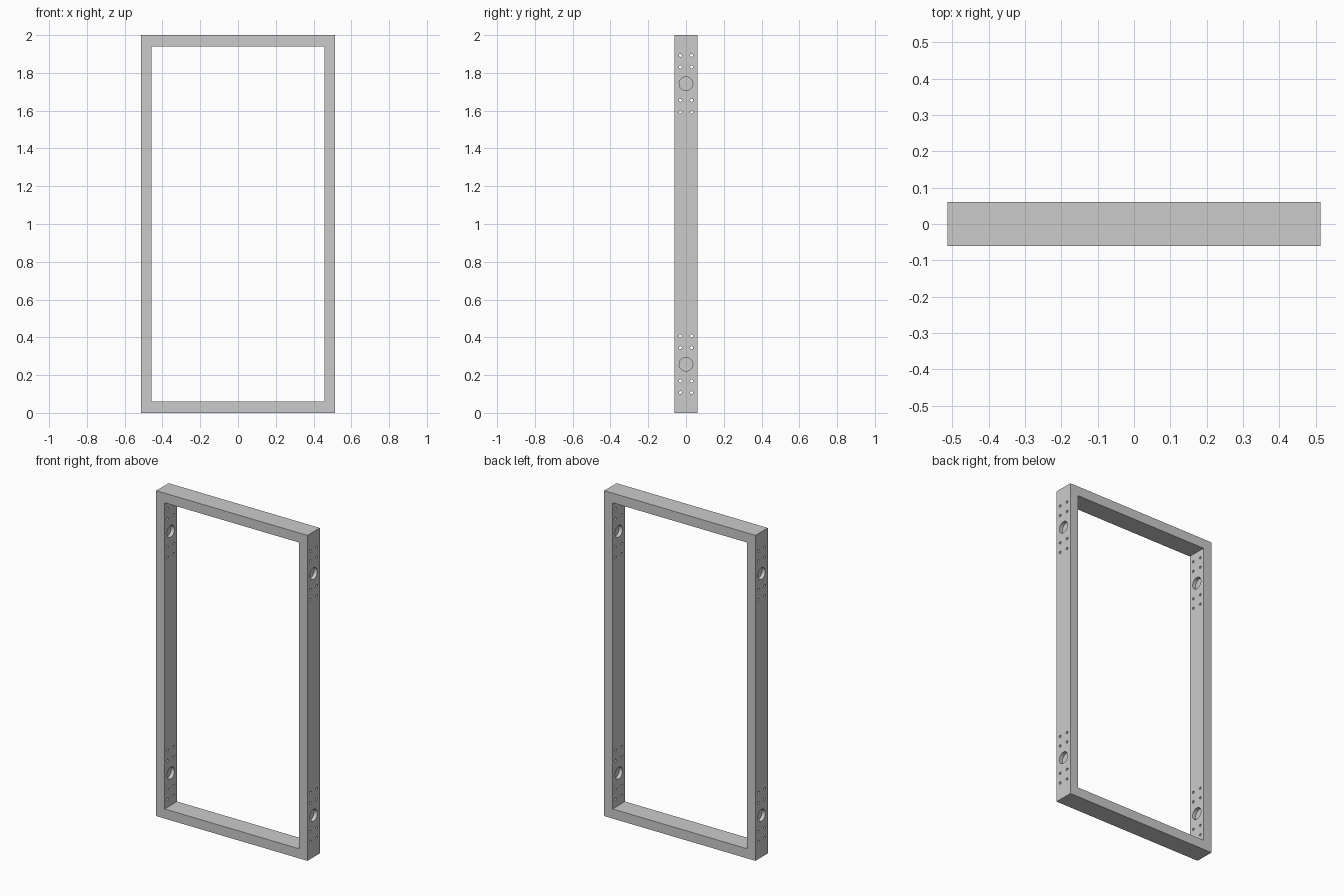
import bpy, bmesh, math
from mathutils import Matrix

if "Cube" in bpy.data.objects:
    bpy.data.objects.remove(bpy.data.objects["Cube"])

W, D, H = 0.514, 0.06, 2.0         # half width, half depth, height
IW, BAR = 0.457, 0.059             # half opening width, rail thickness
RECESS = 0.022                     # depth of the large blind holes


def mesh_object(name, bm):
    mesh = bpy.data.meshes.new(name)
    bmesh.ops.recalc_face_normals(bm, faces=bm.faces)
    bm.to_mesh(mesh)
    bm.free()
    ob = bpy.data.objects.new(name, mesh)
    bpy.context.collection.objects.link(ob)
    return ob


def drill(bm, x0, x1, y, z, r, sides):
    """Cylinder along x used as a cutter."""
    m = Matrix.Translation(((x0 + x1) / 2, y, z)) @ Matrix.Rotation(math.pi / 2, 4, 'Y')
    bmesh.ops.create_cone(bm, cap_ends=True, segments=sides, radius1=r, radius2=r,
                          depth=x1 - x0, matrix=m)


# One-piece rectangular frame: mitred ring extruded front to back
bm = bmesh.new()
outer = [(-W, 0), (W, 0), (W, H), (-W, H)]
inner = [(-IW, BAR), (IW, BAR), (IW, H - BAR), (-IW, H - BAR)]
rings = [[bm.verts.new((x, y, z)) for x, z in loop]
         for loop, y in ((outer, -D), (outer, D), (inner, D), (inner, -D))]
for k in range(4):
    a, b = rings[k], rings[(k + 1) % 4]
    for i in range(4):
        j = (i + 1) % 4
        bm.faces.new((a[i], a[j], b[j], b[i]))
frame = mesh_object("door_frame", bm)

# Cutters: bolt holes through each post, large recesses on both post faces
bm = bmesh.new()
for s in (-1, 1):
    lo, hi = sorted((s * IW, s * W))
    for zc in (0.257, H - 0.257):
        drill(bm, lo - 0.02, lo + RECESS, 0, zc, 0.036, 32)
        drill(bm, hi - RECESS, hi + 0.02, 0, zc, 0.036, 32)
        for dz in (-0.15, -0.088, 0.088, 0.15):
            for y in (-0.03, 0.03):
                drill(bm, lo - 0.02, hi + 0.02, y, zc + dz, 0.008, 16)
cutter = mesh_object("hole_cutter", bm)
cutter.hide_render = True

# Cut the holes
mod = frame.modifiers.new("holes", 'BOOLEAN')
mod.operation = 'DIFFERENCE'
mod.solver = 'EXACT'
mod.object = cutter
bpy.context.view_layer.objects.active = frame
frame.select_set(True)
cutter.select_set(False)
bpy.ops.object.modifier_apply(modifier=mod.name)
bpy.data.objects.remove(cutter)
bpy.ops.object.shade_smooth_by_angle(angle=math.radians(30))
